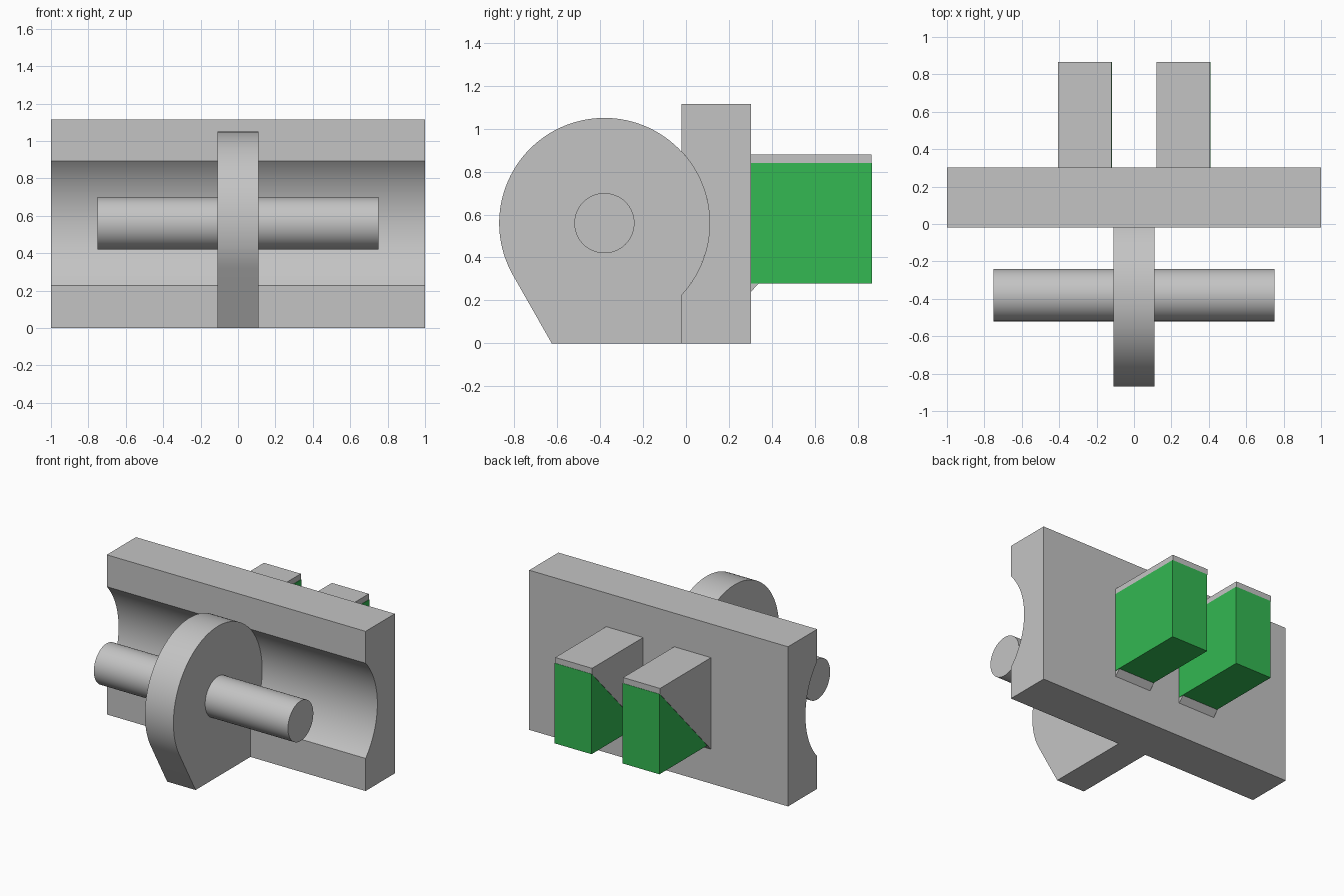
import bpy, bmesh, math

if "Cube" in bpy.data.objects:
    bpy.data.objects.remove(bpy.data.objects["Cube"])


def material(name, rgb):
    m = bpy.data.materials.new(name)
    m.diffuse_color = (*rgb, 1)
    m.use_nodes = True
    m.node_tree.nodes["Principled BSDF"].inputs["Base Color"].default_value = m.diffuse_color
    return m


GREY = material("light grey", (0.55, 0.55, 0.55))
GREEN = material("green", (0.033, 0.479, 0.084))

CY, CZ, R = -0.38, 0.56, 0.49      # wheel centre (y, z) and radius


def arc(radius, start, end, n):
    """Points (y, z) on an arc around the wheel centre, angles in degrees."""
    return [(CY + radius * math.cos(math.radians(start + (end - start) * i / n)),
             CZ + radius * math.sin(math.radians(start + (end - start) * i / n)))
            for i in range(n + 1)]


def extrude_x(name, profile, x0, x1, mat):
    """Extrude a (y, z) profile from x0 to x1."""
    bm = bmesh.new()
    face = bm.faces.new([bm.verts.new((x0, y, z)) for y, z in profile])
    geom = bmesh.ops.extrude_face_region(bm, geom=[face])["geom"]
    moved = [v for v in geom if isinstance(v, bmesh.types.BMVert)]
    bmesh.ops.translate(bm, verts=moved, vec=(x1 - x0, 0, 0))
    bmesh.ops.recalc_face_normals(bm, faces=bm.faces)
    mesh = bpy.data.meshes.new(name)
    bm.to_mesh(mesh)
    bm.free()
    mesh.materials.append(mat)
    obj = bpy.data.objects.new(name, mesh)
    bpy.context.collection.objects.link(obj)
    bpy.ops.object.select_all(action='DESELECT')
    obj.select_set(True)
    bpy.context.view_layer.objects.active = obj
    bpy.ops.object.shade_smooth_by_angle(angle=math.radians(25))
    return obj


FRONT, BACK, TOP = -0.02, 0.302, 1.115
half = math.degrees(math.acos((FRONT - CY) / R))   # where the groove meets the front

# Back plate with a round groove along its front
extrude_x("back_plate",
          [(FRONT, 0), (BACK, 0), (BACK, TOP), (FRONT, TOP)] + arc(R, half, -half, 32),
          -1, 1, GREY)

# Central disc with a tapering foot, seated in the groove
extrude_x("centre_disc",
          arc(R, -half, 210, 80) + [(-0.625, 0), (FRONT, 0)],
          -0.11, 0.11, GREY)

# Axle through the disc
extrude_x("axle", arc(0.14, 0, 360, 64)[:-1], -0.75, 0.75, GREY)

# Two rear brackets: grey wedges with green blocks set under them
END = 0.865
for side, x in (("left", -0.405), ("right", 0.12)):
    extrude_x(side + "_bracket",
              [(BACK, 0.24), (END, 0.84), (END, 0.88), (BACK, 0.88)],
              x, x + 0.285, GREY)
    extrude_x(side + "_block",
              [(BACK, 0.28), (END + 0.002, 0.28), (END + 0.002, 0.84), (BACK, 0.84)],
              x + 0.003, x + 0.288, GREEN)
